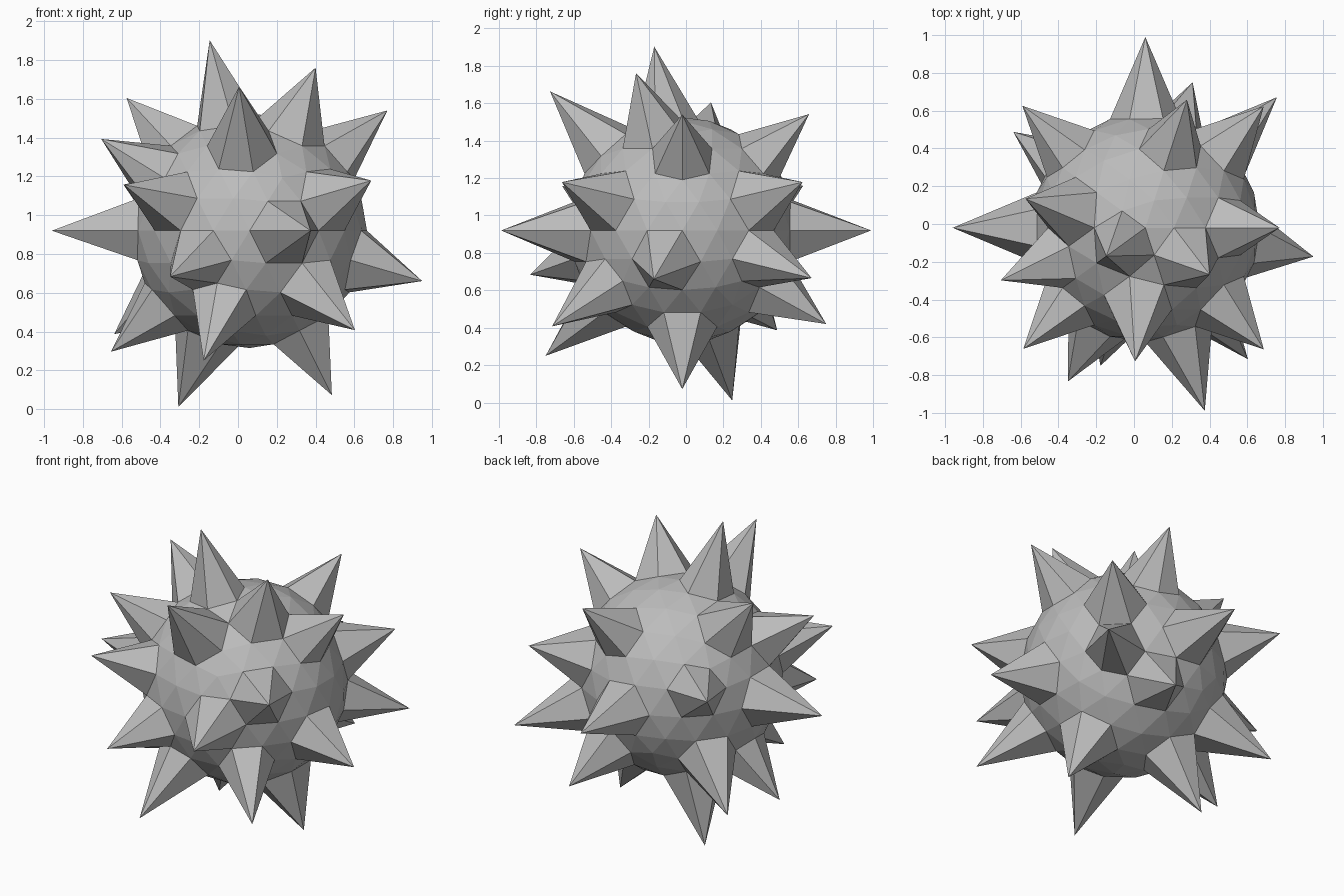
import bpy
import bmesh
from mathutils import Vector

cube = bpy.data.objects.get("Cube")
if cube:
    bpy.data.objects.remove(cube, do_unlink=True)

CENTRE = Vector((0.06, -0.02, 0.92))
CORE_RADIUS = 0.605

# Spike tips, grouped by the height of their row
upper_tips = [
    (-.15, -.18, 1.9), (.4, -.27, 1.76), (0, -.73, 1.66), (-.58, .13, 1.6),
    (.77, -.02, 1.54), (.28, .66, 1.54), (-.71, -.29, 1.39),
]
middle_tips = [
    (-.59, -.66, 1.15), (.69, -.66, 1.18), (.69, .62, 1.18), (-.59, .63, 1.15),
    (-.96, -.02, .92), (.37, -.99, .92), (.06, .99, .92),
    (.95, -.17, .66), (-.35, -.83, .67), (.76, .67, .67),
]
lower_tips = [
    (.6, -.72, .41), (.31, .75, .42), (-.64, .49, .39), (-.65, -.02, .29),
    (-.18, -.75, .25), (.48, -.02, .07), (-.31, .24, .01),
]


def make_material(name, colour):
    """Plain flat colour, shown in both the viewport and a render."""
    material = bpy.data.materials.new(name)
    material.use_nodes = True
    material.diffuse_color = colour
    shader = material.node_tree.nodes["Principled BSDF"]
    shader.inputs["Base Color"].default_value = colour
    return material


def pull_spike(directions, tip):
    """Pull the core vertex that points most nearly at the tip outward."""
    offset = Vector(tip) - CENTRE
    vertex = max(directions, key=lambda v: directions[v].dot(offset))
    vertex.co = directions[vertex] * offset.length


# Faceted round core
bm = bmesh.new()
bmesh.ops.create_icosphere(bm, subdivisions=3, radius=CORE_RADIUS)
directions = {vertex: vertex.co.normalized() for vertex in bm.verts}

# Spikes drawn out of the core surface
for tip in upper_tips + middle_tips + lower_tips:
    pull_spike(directions, tip)

bmesh.ops.translate(bm, verts=bm.verts, vec=CENTRE)
bmesh.ops.recalc_face_normals(bm, faces=bm.faces)

mesh = bpy.data.meshes.new("spiked_ball")
bm.to_mesh(mesh)
bm.free()
mesh.materials.append(make_material("plain_grey", (0.5, 0.5, 0.5, 1)))

spiked_ball = bpy.data.objects.new("spiked_ball", mesh)
bpy.context.collection.objects.link(spiked_ball)
